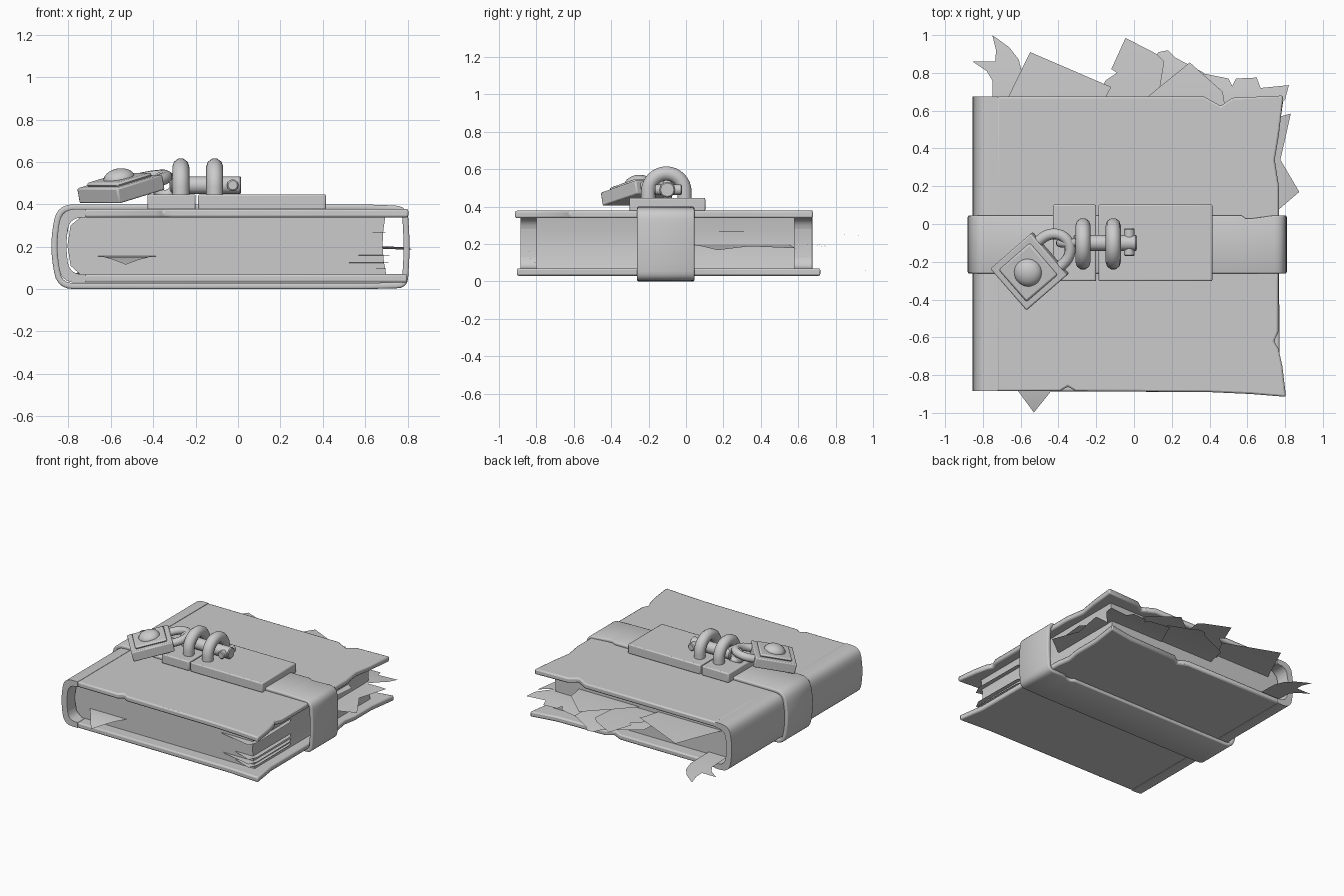
import bpy, bmesh
from math import radians, pi, cos, sin
from mathutils import Matrix, Vector

if "Cube" in bpy.data.objects:
    bpy.data.objects.remove(bpy.data.objects["Cube"])


def finish(name, bm, bevel=0, segs=2, smooth=True):
    bmesh.ops.recalc_face_normals(bm, faces=bm.faces)
    me = bpy.data.meshes.new(name)
    bm.to_mesh(me)
    bm.free()
    ob = bpy.data.objects.new(name, me)
    bpy.context.collection.objects.link(ob)
    if bevel:
        m = ob.modifiers.new("bevel", 'BEVEL')
        m.width, m.segments, m.limit_method = bevel, segs, 'ANGLE'
        m.angle_limit = radians(40)
    if smooth:
        bpy.context.view_layer.objects.active = ob
        bpy.ops.object.select_all(action='DESELECT')
        ob.select_set(True)
        bpy.ops.object.shade_smooth_by_angle(angle=radians(40))
    return ob


def extrude(name, pts, vec, bevel=0, segs=2):
    bm = bmesh.new()
    f = bm.faces.new([bm.verts.new(p) for p in pts])
    r = bmesh.ops.extrude_face_region(bm, geom=[f])
    bmesh.ops.translate(bm, vec=vec, verts=[v for v in r['geom'] if isinstance(v, bmesh.types.BMVert)])
    return finish(name, bm, bevel, segs)


def box(name, lo, hi, bevel=0.008):
    z = lo[2]
    return extrude(name, [(lo[0], lo[1], z), (hi[0], lo[1], z), (hi[0], hi[1], z), (lo[0], hi[1], z)],
                   (0, 0, hi[2] - z), bevel)


def cylinder(name, a, b, r, n=12, bevel=0.006):
    a, b = Vector(a), Vector(b)
    bm = bmesh.new()
    q = (b - a).to_track_quat('Z', 'Y').to_matrix().to_4x4()
    bmesh.ops.create_cone(bm, cap_ends=True, segments=n, radius1=r, radius2=r, depth=(b - a).length,
                          matrix=Matrix.Translation((a + b) / 2) @ q)
    return finish(name, bm, bevel, 1)


def tube(name, pts, r, cyclic=False, mat=Matrix()):
    cu = bpy.data.curves.new(name, 'CURVE')
    cu.dimensions, cu.bevel_depth, cu.bevel_resolution, cu.use_fill_caps = '3D', r, 3, True
    s = cu.splines.new('POLY')
    s.points.add(len(pts) - 1)
    for p, c in zip(s.points, pts):
        p.co = (*(mat @ Vector(c)), 1)
    s.use_cyclic_u, s.use_smooth = cyclic, True
    ob = bpy.data.objects.new(name, cu)
    bpy.context.collection.objects.link(ob)


def rounded(pts):
    """Fillet a closed outline of (x, z, radius) corners."""
    out = []
    for i, (x, z, r) in enumerate(pts):
        c = Vector((x, z))
        a = (Vector(pts[i - 1][:2]) - c).normalized() * r
        b = (Vector(pts[(i + 1) % len(pts)][:2]) - c).normalized() * r
        if r == 0:
            out.append(c)
            continue
        for k in range(6):
            t = k / 5
            out.append(c + a * (1 - t) ** 2 + b * t ** 2)
    return out


def sheet(name, pts, z, drop, start, axis=1, sign=1):
    """Torn paper: outline cut into strips, curling down beyond 'start'."""
    bm = bmesh.new()
    bm.faces.new([bm.verts.new((x, y, 0)) for x, y in pts])
    no = Vector((0, 0, 0))
    no[axis] = 1
    for k in range(6):
        bmesh.ops.bisect_plane(bm, geom=bm.verts[:] + bm.edges[:] + bm.faces[:],
                               plane_co=no * (start + sign * k * 0.06), plane_no=no)
    for v in bm.verts:
        t = max(0, (v.co[axis] - start) * sign) / 0.4
        v.co.z = z - drop * t ** 1.6
    return finish(name, bm)


# spine: C-shaped leather wrap
spine = [(-0.72, 0.378, 0), (-0.835, 0.378, 0.07), (-0.86, 0.205, 0.08), (-0.835, 0.03, 0.07), (-0.72, 0.03, 0),
         (-0.72, 0.07, 0), (-0.795, 0.07, 0.06), (-0.815, 0.205, 0.08), (-0.795, 0.338, 0.06), (-0.72, 0.338, 0)]
extrude("spine", [(p.x, -0.885, p.y) for p in rounded(spine)], (0, 1.56, 0), 0.008)

# cover boards with torn edges
top = [(-0.725, -0.885), (-0.39, -0.885), (-0.35, -0.86), (-0.31, -0.885), (0.4, -0.89), (0.62, -0.9), (0.805, -0.915),
       (0.785, -0.75), (0.765, -0.66), (0.742, -0.62), (0.765, -0.57), (0.767, 0.2), (0.745, 0.34), (0.768, 0.48),
       (0.79, 0.68), (0.52, 0.668), (0.46, 0.625), (0.37, 0.675), (-0.725, 0.675)]
extrude("top_cover", [(x, y, 0.338) for x, y in top], (0, 0, 0.04), 0.01)
bottom = [(-0.725, -0.885), (0.55, -0.89), (0.8, -0.905), (0.77, -0.7), (0.767, 0.1), (0.75, 0.2), (0.768, 0.3),
          (0.768, 0.5), (0.8, 0.72), (0.6, 0.685), (0.2, 0.675), (0.15, 0.64), (0.08, 0.675), (-0.725, 0.675)]
extrude("bottom_cover", [(x, y, 0.03) for x, y in bottom], (0, 0, 0.04), 0.01)

# page block with hollow fore edge
pages = [(-0.74, 0.066), (0.70, 0.066), (0.688, 0.13), (0.682, 0.205), (0.685, 0.27), (0.695, 0.342), (-0.74, 0.342),
         (-0.79, 0.30), (-0.805, 0.205), (-0.79, 0.11)]
extrude("page_block", [(x, -0.8, z) for x, z in pages], (0, 1.38, 0))

# loose torn pages at the back
back = [
    ([(-0.75, 0.5), (-0.55, 0.91), (-0.12, 0.725), (-0.14, 0.69), (-0.2, 0.5)], 0.275, 0.02),
    ([(-0.3, 0.5), (-0.15, 0.76), (-0.09, 0.8), (-0.12, 0.82), (-0.045, 0.985), (0.12, 0.9), (0.16, 0.86), (0.1, 0.5)],
     0.26, 0.02),
    ([(-0.22, 0.5), (-0.16, 0.74), (0.0, 0.82), (0.1, 0.87), (0.13, 0.91), (0.18, 0.92), (0.22, 0.88), (0.37, 0.8),
      (0.3, 0.5)], 0.205, 0.05),
    ([(-0.1, 0.5), (0.08, 0.68), (0.295, 0.855), (0.47, 0.7), (0.5, 0.5)], 0.27, 0.03),
    ([(0.2, 0.5), (0.35, 0.8), (0.5, 0.77), (0.52, 0.73), (0.54, 0.77), (0.65, 0.775), (0.67, 0.72), (0.82, 0.735),
      (0.8, 0.66), (0.66, 0.5)], 0.2, 0.06)]
for i, (pts, z, d) in enumerate(back):
    sheet(f"torn_page_back_{i}", pts, z, d, 0.58)

# loose pages at the side and front
sheet("torn_page_side_low", [(0.6, 0.52), (0.83, 0.585), (0.8, 0.45), (0.775, 0.34), (0.875, 0.17), (0.7, 0.02),
                             (0.6, 0.0)], 0.2, 0.09, 0.66, 0)
sheet("torn_page_side_high", [(0.6, 0.4), (0.74, 0.3), (0.72, 0.1), (0.6, 0.0)], 0.27, 0.03, 0.66, 0)
sheet("torn_page_front", [(-0.75, -0.7), (-0.53, -0.998), (-0.29, -0.7)], 0.157, 0.13, -0.8, 1, -1)
for i, (x0, z) in enumerate([(0.43, 0.27), (0.55, 0.16), (0.45, 0.125), (0.55, 0.1)]):
    sheet(f"corner_page_{i}", [(x0 - 0.1, -0.7), (x0, -0.81), (0.69, -0.86), (0.72, -0.8), (0.715, -0.4), (0.66, -0.3)],
          z, 0.05, -0.8, 1, -1)

# ribbon bookmark with forked end
sheet("bookmark", [(-0.75, 0.5), (-0.75, 0.76), (-0.78, 0.81), (-0.855, 0.86), (-0.735, 0.86), (-0.73, 0.92),
                   (-0.75, 1.0), (-0.66, 0.935), (-0.61, 0.87), (-0.59, 0.79), (-0.6, 0.5)], 0.085, 0.03, 0.6)

# strap wrapped around the book
path = rounded([(-0.855, 0.4, 0.08), (-0.888, 0.205, 0.09), (-0.855, 0.0, 0.08), (0.6, 0.0, 0.05), (0.8, 0.005, 0.05),
                (0.812, 0.2, 0.09), (0.8, 0.392, 0.06), (0.58, 0.4, 0.05)])
bm = bmesh.new()
rows = []
for p in path:
    y1 = 0.03 if 0.57 < p.x < 0.64 else 0.045
    rows.append((bm.verts.new((p.x, -0.262, p.y)), bm.verts.new((p.x, y1, p.y))))
for i, r in enumerate(rows):
    q = rows[i - 1]
    bm.faces.new((q[0], q[1], r[1], r[0]))
strap = finish("strap", bm)
sol = strap.modifiers.new("thickness", 'SOLIDIFY')
sol.thickness, sol.offset = 0.028, -1
bev = strap.modifiers.new("bevel", 'BEVEL')
bev.width, bev.segments = 0.008, 2
bev.limit_method, bev.angle_limit = 'ANGLE', radians(50)

# clasp plates
box("clasp_plate_large", (-0.188, -0.303, 0.375), (0.415, 0.103, 0.447))
box("clasp_plate_small", (-0.428, -0.303, 0.375), (-0.2, 0.103, 0.447))

# two staples standing on the plates
for i, x in enumerate((-0.27, -0.11)):
    arc = [(x, -0.105 + 0.097 * cos(a), 0.48 + 0.097 * sin(a)) for a in [pi * k / 16 for k in range(17)]]
    tube(f"staple_{i}", [(x, -0.008, 0.43)] + arc + [(x, -0.202, 0.43)], 0.04)

# bolt with cross pin and eye
cylinder("bolt", (-0.32, -0.1, 0.49), (0.015, -0.1, 0.49), 0.042)
cylinder("bolt_cross_pin", (-0.025, -0.17, 0.49), (-0.025, -0.022, 0.49), 0.028)
tube("bolt_eye", [(-0.345 + 0.045 * cos(a), -0.1, 0.49 + 0.045 * sin(a)) for a in [2 * pi * k / 20 for k in range(20)]],
     0.024, True)

# padlock: tilted block, raised bevelled face, dome and shackle
M = Matrix.Translation((-0.553, -0.25, 0.475)) @ Matrix.Rotation(radians(41), 4, 'Z') @ Matrix.Rotation(radians(-13), 4, 'Y')
lock = [box("lock_body", (-0.146, -0.146, -0.04), (0.146, 0.146, 0.034), 0.008),
        box("lock_face", (-0.112, -0.112, 0.03), (0.112, 0.112, 0.052), 0.015)]
bm = bmesh.new()
bmesh.ops.create_uvsphere(bm, u_segments=24, v_segments=12, radius=0.075)
bmesh.ops.scale(bm, vec=(1, 1, 0.65), verts=bm.verts)
bmesh.ops.translate(bm, vec=(0, 0, 0.046), verts=bm.verts)
lock.append(finish("lock_dome", bm))
for ob in lock:
    ob.matrix_world = M
arc = [(0.165 + 0.1 * cos(a), 0.088 * sin(a), 0) for a in [pi / 2 - pi * k / 16 for k in range(17)]]
tube("lock_shackle", [(0.12, 0.088, 0)] + arc + [(0.12, -0.088, 0)], 0.029, False, M)
